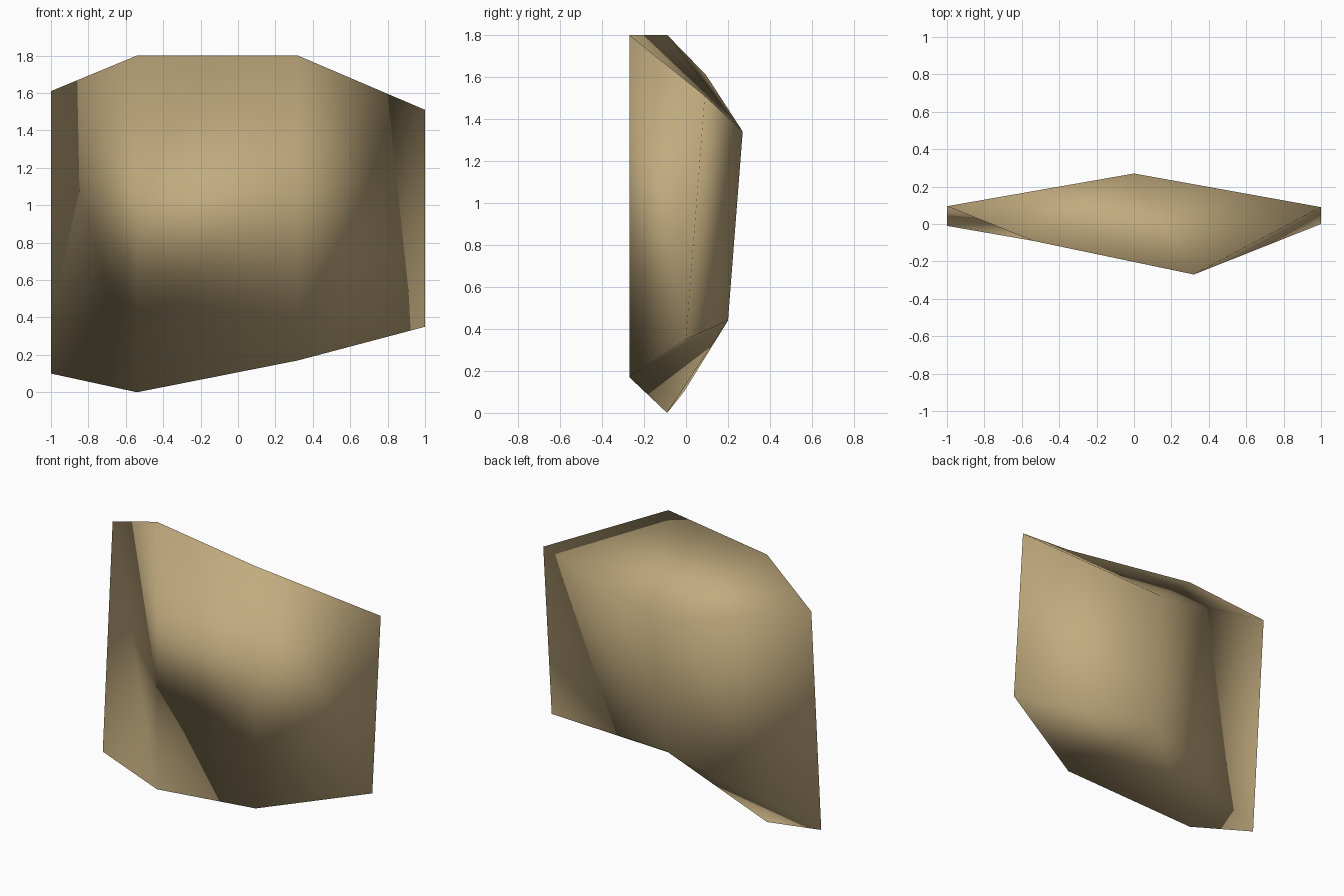
import bpy
import bmesh

if "Cube" in bpy.data.objects:
    bpy.data.objects.remove(bpy.data.objects["Cube"])

# One flat tan colour
tan = bpy.data.materials.new("tan_stone")
tan.diffuse_color = (0.54, 0.41, 0.21, 1.0)
tan.use_nodes = True
tan.node_tree.nodes["Principled BSDF"].inputs["Base Color"].default_value = tan.diffuse_color

# Five upright corner columns, in ring order: x, top (y, z), bottom (y, z)
columns = [
    (0.32, (-0.27, 1.80), (-0.27, 0.17)),   # front right
    (1.00, (0.09, 1.51), (0.00, 0.35)),     # right
    (0.00, (0.27, 1.34), (0.20, 0.44)),     # back
    (-1.00, (0.095, 1.61), (-0.01, 0.10)),  # left
    (-0.54, (-0.09, 1.80), (-0.09, 0.00)),  # front left
]

bm = bmesh.new()
top = [bm.verts.new((x, *t)) for x, t, b in columns]
low = [bm.verts.new((x, *b)) for x, t, b in columns]

# Sides: each panel is split along one diagonal (True = first top to second bottom)
falling = [True, True, True, False, False]
falling[4] = False  # front panel runs from right top to left bottom
for i in range(5):
    j = (i + 1) % 5
    if falling[i]:
        tris = [(top[i], low[i], low[j]), (top[i], low[j], top[j])]
    else:
        tris = [(low[i], low[j], top[j]), (low[i], top[j], top[i])]
    if i == 4:  # bottom of the front left column to top of the front right
        tris = [(low[i], low[j], top[j]), (low[i], top[j], top[i])]
    if i == 3:  # top of the left column to bottom of the front left
        tris = [(top[i], low[i], low[j]), (top[i], low[j], top[j])]
    for t in tris:
        bm.faces.new(t)

# Sloping top and bottom caps, fanned from the back column
for ring in (top, low):
    for a, b in ((3, 4), (4, 0), (0, 1)):
        bm.faces.new((ring[2], ring[a], ring[b]))

bmesh.ops.recalc_face_normals(bm, faces=bm.faces)
for f in bm.faces:
    f.smooth = True

mesh = bpy.data.meshes.new("rock_slab")
bm.to_mesh(mesh)
bm.free()
mesh.materials.append(tan)
slab = bpy.data.objects.new("rock_slab", mesh)
bpy.context.collection.objects.link(slab)
